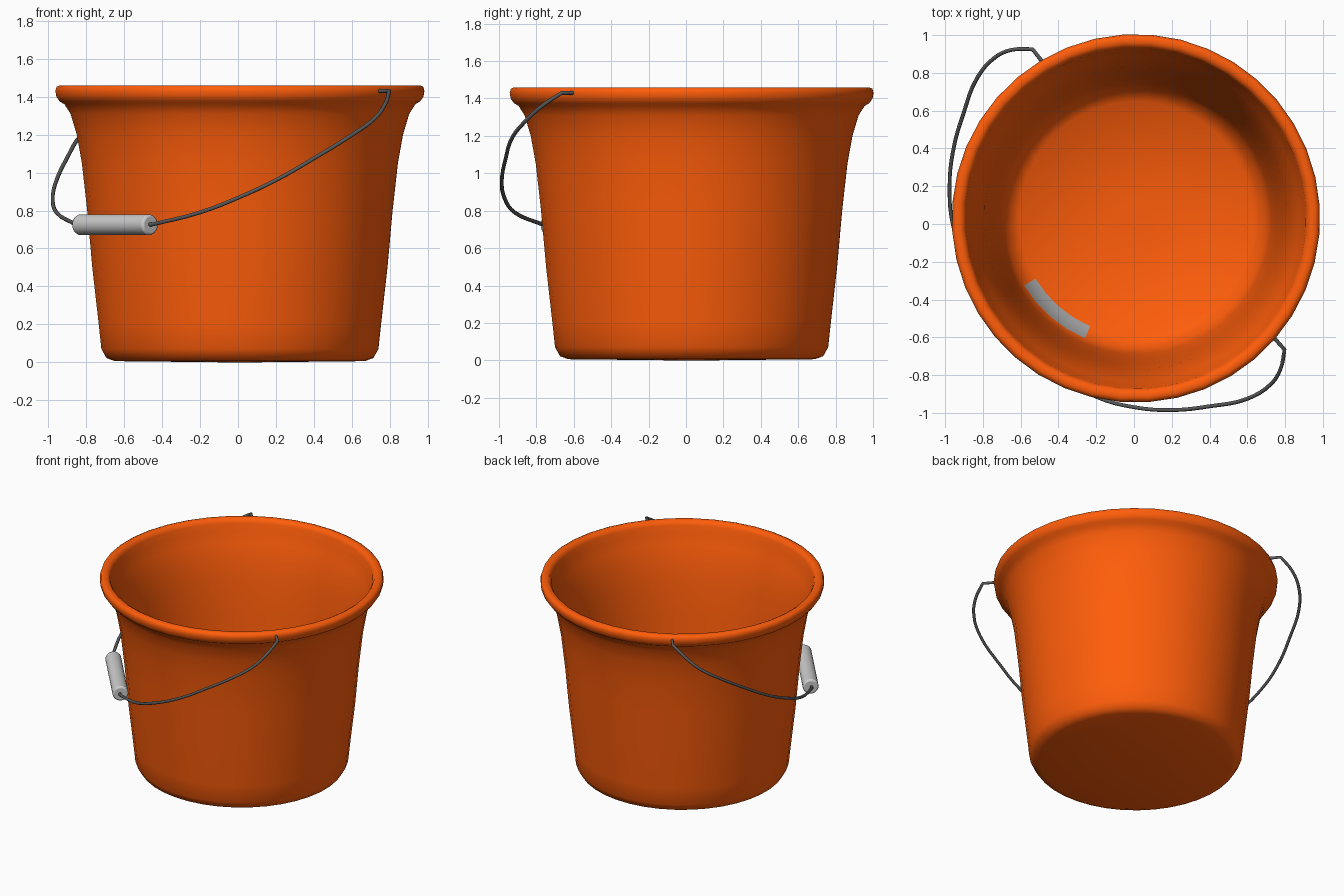
import bpy, bmesh, math
from mathutils import Vector

if "Cube" in bpy.data.objects:
    bpy.data.objects.remove(bpy.data.objects["Cube"])

CX, CY = 0.01, 0.03          # bucket axis
SEG = 40
MIRROR = math.radians(220)   # direction from the axis to the grip


def material(name, rgb):
    m = bpy.data.materials.new(name)
    m.diffuse_color = (*rgb, 1)
    m.use_nodes = True
    m.node_tree.nodes["Principled BSDF"].inputs["Base Color"].default_value = m.diffuse_color
    return m


orange = material("orange_plastic", (1.0, 0.11, 0.003))
grey = material("grey_patch", (0.35, 0.35, 0.35))
steel = material("dark_wire", (0.1, 0.1, 0.1))
light = material("light_grip", (0.52, 0.52, 0.52))


def smooth(ob, angle):
    bpy.ops.object.select_all(action='DESELECT')
    ob.select_set(True)
    bpy.context.view_layer.objects.active = ob
    bpy.ops.object.shade_smooth_by_angle(angle=math.radians(angle))


# Bucket: outer wall, rolled lip, inner wall and floor in one revolved profile
outer = [(0.1, 0.0), (0.66, 0.006), (0.705, 0.022), (0.732, 0.07), (0.746, 0.2),
         (0.78, 0.5), (0.807, 0.8), (0.835, 1.05), (0.862, 1.2), (0.895, 1.31),
         (0.927, 1.36)]
lip = [(0.952, 1.375), (0.97, 1.40), (0.975, 1.43), (0.969, 1.452), (0.952, 1.46),
       (0.93, 1.46), (0.912, 1.45), (0.902, 1.43), (0.893, 1.38)]
inner = [(0.862, 1.30), (0.828, 1.18), (0.803, 1.04), (0.776, 0.8), (0.75, 0.5),
         (0.718, 0.22), (0.69, 0.10), (0.62, 0.04), (0.09, 0.03)]
profile = outer + lip + inner
patch_row = len(profile) - 3

bm = bmesh.new()
rings = []
for r, z in profile:
    rings.append([bm.verts.new((CX + r * math.cos(a), CY + r * math.sin(a), z))
                  for a in (math.radians(4 + 360 / SEG * i) for i in range(SEG))])
for row, (a, b) in enumerate(zip(rings, rings[1:])):
    for i in range(SEG):
        j = (i + 1) % SEG
        f = bm.faces.new((a[i], a[j], b[j], b[i]))
        if row == patch_row and 23 <= i <= 26:       # small grey patch inside
            f.material_index = 1
for ring in (rings[0], rings[-1]):
    bm.faces.new(ring)
bmesh.ops.recalc_face_normals(bm, faces=bm.faces)
mesh = bpy.data.meshes.new("bucket")
bm.to_mesh(mesh)
bm.free()
mesh.materials.append(orange)
mesh.materials.append(grey)
bucket = bpy.data.objects.new("bucket", mesh)
bpy.context.collection.objects.link(bucket)
smooth(bucket, 80)


# Wire handle: half path mirrored across the vertical plane through the grip
def mirrored(p):
    dx, dy = p[0] - CX, p[1] - CY
    c, s = math.cos(2 * MIRROR), math.sin(2 * MIRROR)
    return (CX + c * dx + s * dy, CY + s * dx - c * dy, p[2])


half = [(0.73, -0.59, 1.43), (0.797, -0.665, 1.43), (0.775, -0.77, 1.36),
        (0.72, -0.852, 1.285), (0.60, -0.925, 1.198), (0.40, -0.965, 1.075),
        (0.20, -0.985, 0.96), (0.0, -0.97, 0.867), (-0.20, -0.915, 0.79),
        (-0.45, -0.768, 0.727)]
path = half + [mirrored(p) for p in reversed(half)]
curve = bpy.data.curves.new("wire_handle", 'CURVE')
curve.dimensions = '3D'
curve.bevel_depth = 0.0105
curve.bevel_resolution = 2
curve.resolution_u = 4
curve.use_fill_caps = True
spline = curve.splines.new('BEZIER')
spline.bezier_points.add(len(path) - 1)
straight = {0, 1, 9, 10, len(path) - 2, len(path) - 1}
for i, (bp, p) in enumerate(zip(spline.bezier_points, path)):
    bp.co = p
    bp.handle_left_type = bp.handle_right_type = 'VECTOR' if i in straight else 'AUTO'
curve.materials.append(steel)
bpy.context.collection.objects.link(bpy.data.objects.new("wire_handle", curve))

# Grip: cylinder with softened ends, lying across the middle of the wire
along = Vector((-math.sin(MIRROR), math.cos(MIRROR), 0))
d = 0.86
bpy.ops.mesh.primitive_cylinder_add(
    vertices=20, radius=0.055, depth=0.585,
    location=(CX + d * math.cos(MIRROR), CY + d * math.sin(MIRROR), 0.725),
    rotation=along.to_track_quat('Z', 'Y').to_euler())
grip = bpy.context.object
grip.name = "grip"
grip.data.materials.append(light)
bev = grip.modifiers.new("soft_ends", 'BEVEL')
bev.width = 0.012
bev.segments = 2
bev.limit_method = 'ANGLE'
bev.angle_limit = math.radians(40)
smooth(grip, 50)
